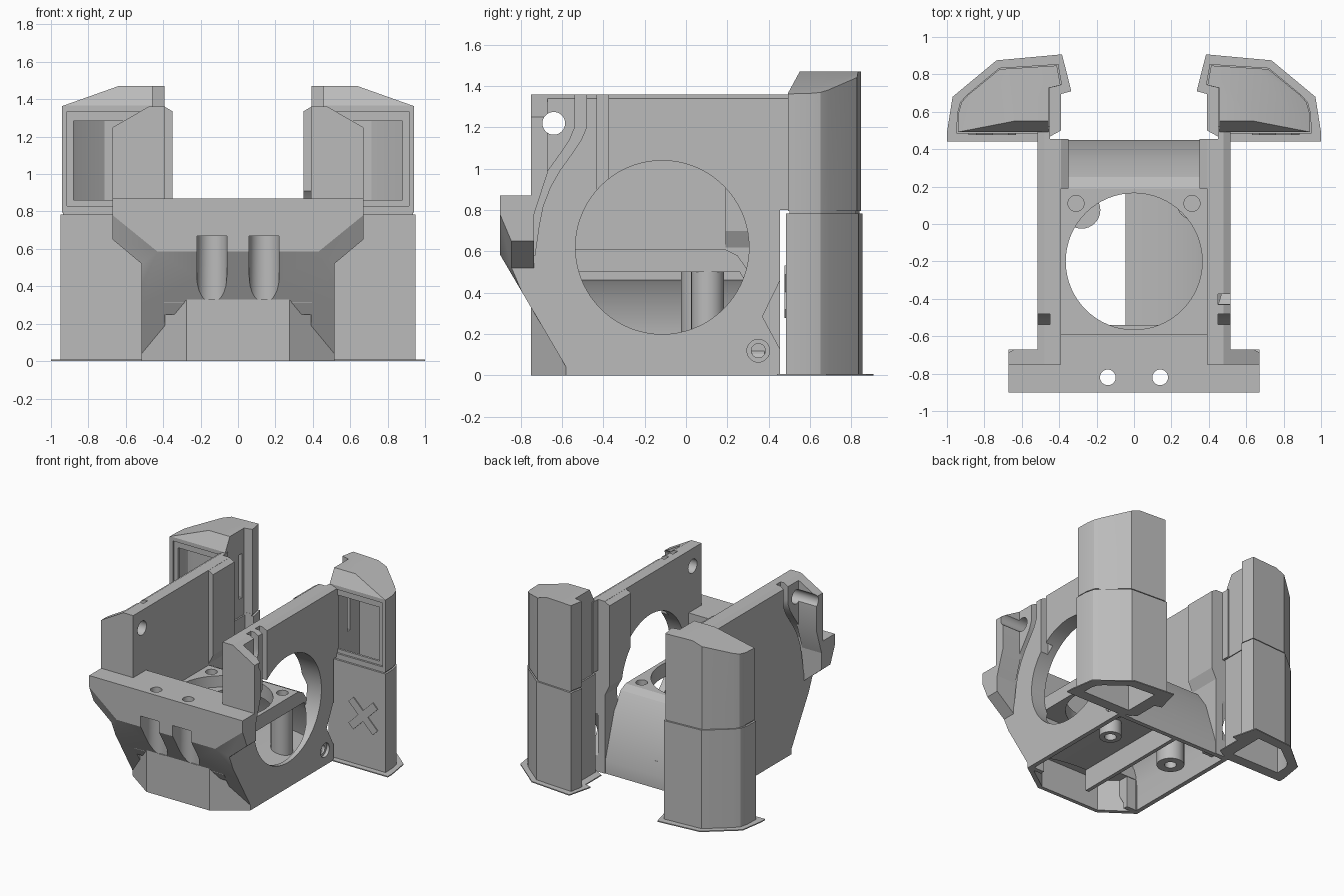
import bpy, bmesh, math
from mathutils import Vector

if "Cube" in bpy.data.objects:
    bpy.data.objects.remove(bpy.data.objects["Cube"])

grey = bpy.data.materials.new("light_grey")
grey.use_nodes = True
GREY = (0.5, 0.5, 0.5, 1)
grey.diffuse_color = GREY
grey.node_tree.nodes["Principled BSDF"].inputs["Base Color"].default_value = GREY


def place(axis, u, v, w):
    return {"x": (w, u, v), "y": (u, w, v), "z": (u, v, w)}[axis]


def prism(name, pts, axis, a, b, side=1, planes=()):
    """Extrude a profile along an axis, mirror by side, trim by planes."""
    bm = bmesh.new()
    lo, hi = [[bm.verts.new(place(axis, u, v, w)) for u, v in pts] for w in (a, b)]
    n = len(pts)
    bm.faces.new(lo)
    bm.faces.new(hi)
    for i in range(n):
        j = (i + 1) % n
        bm.faces.new((lo[i], lo[j], hi[j], hi[i]))
    for co, no in planes:
        bmesh.ops.bisect_plane(bm, geom=bm.verts[:] + bm.edges[:] + bm.faces[:],
                               plane_co=co, plane_no=no, clear_outer=True)
        bmesh.ops.holes_fill(bm, edges=[e for e in bm.edges if e.is_boundary])
    for v in bm.verts:
        v.co.x *= side
    bmesh.ops.recalc_face_normals(bm, faces=bm.faces[:])
    mesh = bpy.data.meshes.new(name)
    bm.to_mesh(mesh)
    bm.free()
    mesh.materials.append(grey)
    ob = bpy.data.objects.new(name, mesh)
    bpy.context.collection.objects.link(ob)
    return ob


def rect(u0, v0, u1, v1):
    return [(u0, v0), (u1, v0), (u1, v1), (u0, v1)]


def disc(u, v, r, n=48):
    return [(u + r * math.cos(math.tau * i / n), v + r * math.sin(math.tau * i / n))
            for i in range(n)]


def shrink(pts, d):
    cu = (min(p[0] for p in pts) + max(p[0] for p in pts)) / 2
    cv = (min(p[1] for p in pts) + max(p[1] for p in pts)) / 2
    ru = max(p[0] for p in pts) - cu
    rv = max(p[1] for p in pts) - cv
    return [(cu + (u - cu) * (1 - d / ru), cv + (v - cv) * (1 - d / rv)) for u, v in pts]


def cut(ob, pts, axis, a, b, side=1):
    """Subtract an extruded profile from an object."""
    tool = prism("cutter", pts, axis, a, b, side)
    mod = ob.modifiers.new("cut", "BOOLEAN")
    mod.operation, mod.solver, mod.object = "DIFFERENCE", "EXACT", tool
    bpy.context.view_layer.objects.active = ob
    bpy.ops.object.modifier_apply(modifier=mod.name)
    bpy.data.objects.remove(tool)


SLOPE = ((0, -0.9, 0.585), (0, -0.545, -0.32))   # underside of the front overhang
CHAMFER = ((0.47, 0, 1.365), (0.115, 0, 0.2))    # outer top edge of the walls
FLARE = ((0.67, 0, 0.65), (0.13, 0, -0.155))     # lower outer edge of the shelf

# Central body: plate, sloping back, hollow underside
body = prism("body", [(-0.58, 0), (-0.58, 0.04), (-0.74, 0.31), (-0.74, 0.87), (-0.59, 0.87),
                      (-0.59, 0.61), (0.19, 0.61), (0.25, 0.58), (0.34, 0.45), (0.45, 0.1),
                      (0.45, 0)], "x", -0.395, 0.395)
cut(body, [(-0.54, -0.1), (-0.54, 0.06), (-0.6, 0.5), (0.26, 0.5), (0.31, 0.42), (0.415, 0.07),
           (0.415, -0.1)], "x", -0.5, 0.5)
cut(body, rect(-0.45, -0.72, 0.45, -0.5), "z", -0.1, 0.25)
cut(body, disc(0, -0.2, 0.365, 64), "z", 0.4, 0.7)

# Curved duct floor with its dividing wall
arc = [(0.51 * math.sin(t * math.pi / 16) - 0.03, 0.08 + 0.12 * math.cos(t * math.pi / 16))
       for t in range(9)]
prism("duct_floor", arc + [(u, v - 0.03) for u, v in reversed(arc)], "y", -0.555, 0.38)
prism("duct_divider", rect(-0.045, 0, -0.015, 0.2), "y", -0.56, 0.42)

# Screw bosses under the plate
for x, bx, by, r in ((-0.31, -0.28, 0.075, 0.1), (0.31, 0.31, 0.105, 0.08)):
    cut(body, disc(x, 0.11, 0.043, 24), "z", 0.55, 0.7)
    boss = prism("screw_boss", disc(bx, by, r, 32), "z", 0.03, 0.52)
    cut(boss, disc(bx, by, 0.043, 24), "z", -0.1, 0.4)

# Front shelf with chamfered corners
corner = Vector((0.67, -0.9, 0.78))
no = (Vector((0.43, -0.9, 0.585)) - corner).cross(Vector((0.67, -0.845, 0.65)) - corner)
if no.z > 0:
    no = -no
mirrored = Vector((-no.x, no.y, no.z))
outline = [(0.67, 0.87), (0.67, 0.65), (0.515, 0.52), (0.515, 0.3)]
shelf = prism("front_shelf", outline + [(-u, v) for u, v in reversed(outline)], "y", -0.9, -0.735,
              planes=[SLOPE, (corner, no), (Vector((-0.67, -0.9, 0.78)), mirrored)])
for x in (-0.14, 0.14):
    slot = disc(x, -0.82, 0.08, 32)[:17]
    cut(shelf, [(x + 0.08, -1)] + slot + [(x - 0.08, -1)], "z", 0.2, 0.67)
    cut(shelf, disc(x, -0.82, 0.042, 24), "z", 0.6, 1)

# Lower nose between the front chamfers
nose = prism("front_nose", [(-0.515, -0.58), (-0.275, -0.75), (0.275, -0.75), (0.515, -0.58),
                            (0.515, -0.54), (-0.515, -0.54)], "z", 0, 0.33)
cut(nose, [(-0.47, -0.5), (-0.47, -0.57), (-0.26, -0.72), (0.26, -0.72), (0.47, -0.57),
           (0.47, -0.5)], "z", -0.1, 0.25)

# Side walls, ears and rear posts
channel = [(-0.51, 1.4), (-0.51, 1.2), (-0.535, 1.14), (-0.575, 1.08), (-0.64, 0.99),
           (-0.685, 0.91), (-0.72, 0.82), (-0.74, 0.72), (-0.76, 0.58)]
band = [(y - 0.028, z) for y, z in channel] + [(y + 0.028, z) for y, z in reversed(channel)]
for side, label in ((1, "left"), (-1, "right")):
    wall = prism(label + "_wall", [(-0.58, 0), (-0.58, 0.04), (-0.75, 0.33), (-0.75, 1.36),
                                   (0.455, 1.36), (0.455, 0)], "x", 0.39, 0.515, side, [CHAMFER])
    ear = prism(label + "_ear", [(-0.75, 1.36), (-0.67, 1.36), (-0.67, 0.98), (-0.735, 0.78),
                                 (-0.79, 0.58), (-0.82, 0.5), (-0.82, 0.8), (-0.75, 0.8)],
                "x", 0.5, 0.67, side, [CHAMFER, FLARE])
    post = prism(label + "_rear_post", rect(0.19, 0.6, 0.455, 1.36), "x", 0.35, 0.42, side,
                 [((0.35, 0, 1.335), (-0.6, 0, 1)), ((0.35, 0, 0.7), (-1, 0, -0.5))])
    for part in (wall, ear):
        cut(part, disc(-0.64, 1.22, 0.055, 32), "x", 0.3, 0.8, side)
    cut(wall, band, "x", 0.45, 0.6, side)
    # Flared hollow and rear notch
    cut(wall, [(0.36, 0.5), (0.4, 0.45), (0.44, 0.37), (0.47, 0.28), (0.48, 0.2), (0.48, -0.1),
               (0.36, -0.1)], "y", -0.545, 0.3, side)
    cut(wall, rect(0.36, -0.1, 0.48, 0.07), "y", 0.25, 0.415, side)
    cut(wall, [(0.47, 0.49), (0.37, 0.285), (0.47, 0.1)], "x", 0.45, 0.6, side)
    if side == 1:
        cut(wall, rect(-0.43, 0.9, -0.375, 1.5), "x", 0.45, 0.6)
        for part in (wall, post):
            cut(part, disc(-0.115, 0.62, 0.42, 72), "x", 0.3, 0.6)
        cut(wall, disc(0.35, 0.12, 0.055, 28), "x", 0.49, 0.6)
        cut(wall, disc(0.35, 0.12, 0.034, 28), "x", 0.45, 0.6)
    prism(label + "_tower_link", rect(0.44, 0.8, 0.52, 1.36), "x", 0.45, 0.515, side, [CHAMFER])

    # Rear towers: hollow column, windowed head, thin brim
    plan = [(0.95, 0.485), (0.946, 0.59), (0.93, 0.65), (0.895, 0.69), (0.72, 0.835),
            (0.405, 0.855), (0.385, 0.745), (0.45, 0.73), (0.45, 0.485)]
    hollow = shrink(plan, 0.04)
    hollow[5:] = [(0.49, 0.815), (0.49, 0.525)]
    column = prism(label + "_tower_column", plan, "z", 0, 0.785, side)
    cut(column, hollow, "z", -0.1, 0.9, side)
    head = prism(label + "_tower_head", shrink(plan, 0.008), "z", 0.795, 1.47, side,
                 [((0.64, 0, 1.47), (0.11, 0, 0.31)), ((0, 0.55, 1.47), (0, -0.11, 0.06))])
    cut(head, hollow, "z", 0.7, 1.29, side)
    cut(head, rect(0.47, 0.83, 0.915, 1.335), "y", 0.4, 0.508, side)
    cut(head, rect(0.5, 0.86, 0.88, 1.285), "y", 0.4, 0.6, side)
    cut(head, rect(0.665, 0.93, 0.7, 1.28), "x", 0.3, 0.52, side)
    neck = prism(label + "_tower_neck", shrink(plan, 0.015), "z", 0.775, 0.805, side)
    cut(neck, hollow, "z", 0.7, 0.9, side)
    brim = prism(label + "_tower_brim", [(1, 0.44), (1, 0.49), (0.97, 0.68), (0.735, 0.875),
                                         (0.385, 0.907), (0.335, 0.71), (0.39, 0.695),
                                         (0.39, 0.5), (0.5, 0.44)], "z", 0, 0.008, side)
    cut(brim, hollow, "z", -0.1, 0.1, side)

    # Raised cross on the column front
    w, k = 0.03, 0.15
    cross = [(-w, w), (-w, k), (w, k), (w, w), (k, w), (k, -w), (w, -w), (w, -k), (-w, -k),
             (-w, -w), (-k, -w), (-k, w)]
    h = math.sqrt(0.5)
    prism(label + "_cross", [(0.757 + (u - v) * h, 0.405 + (u + v) * h) for u, v in cross],
          "y", 0.477, 0.486, side)

# Smooth the round parts, keep edges sharp
for ob in bpy.context.collection.objects:
    if ob.type == "MESH" and grey.name in ob.data.materials:
        bpy.ops.object.select_all(action="DESELECT")
        ob.select_set(True)
        bpy.context.view_layer.objects.active = ob
        bpy.ops.object.shade_smooth_by_angle(angle=math.radians(25))
